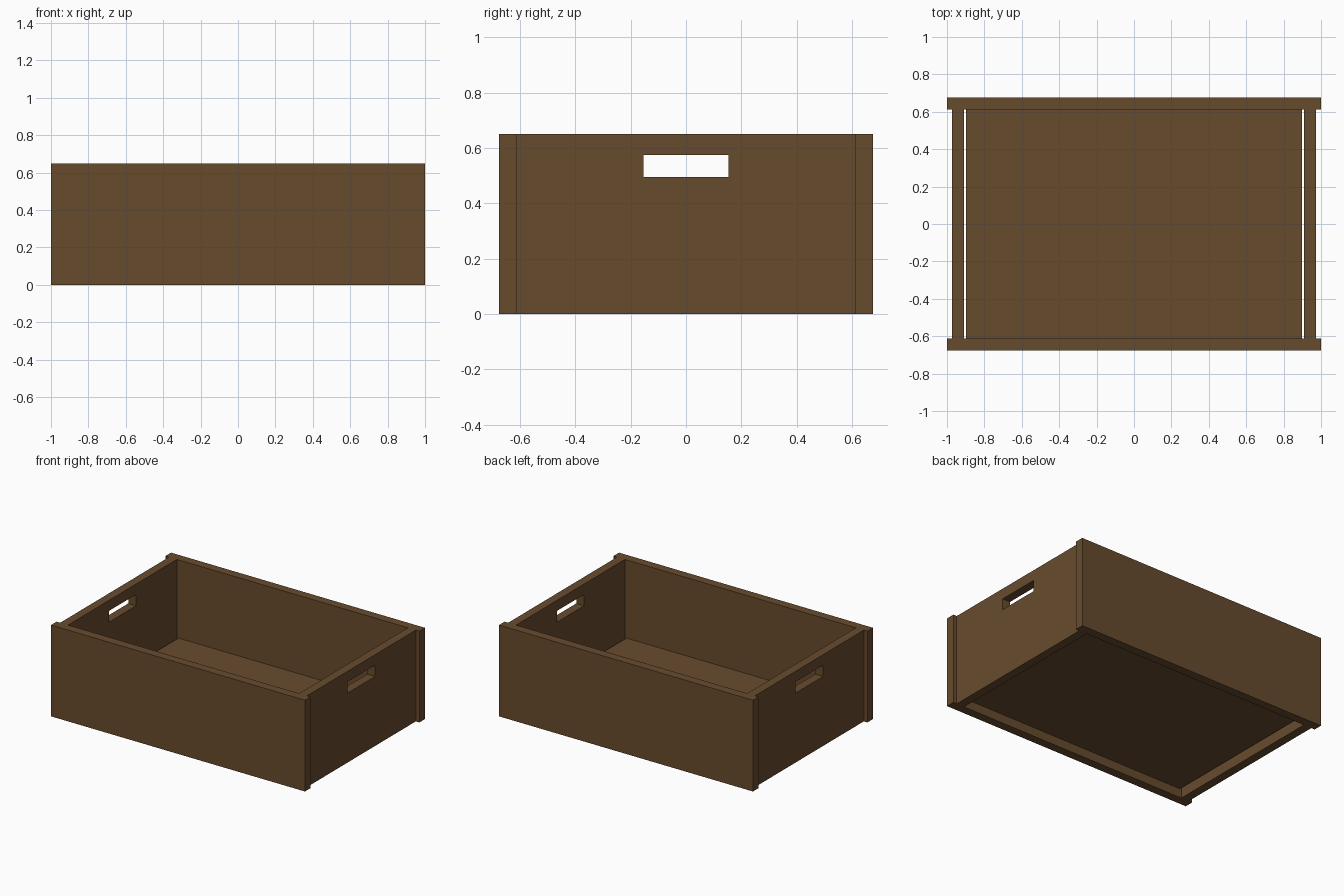
import bpy, bmesh

if "Cube" in bpy.data.objects:
    bpy.data.objects.remove(bpy.data.objects["Cube"])

wood = bpy.data.materials.new("brown_wood")
wood.diffuse_color = (0.137, 0.071, 0.027, 1)
wood.use_nodes = True
wood.node_tree.nodes["Principled BSDF"].inputs["Base Color"].default_value = wood.diffuse_color

H = 0.65  # wall height


def finish(bm, name):
    bmesh.ops.recalc_face_normals(bm, faces=bm.faces)
    mesh = bpy.data.meshes.new(name)
    bm.to_mesh(mesh)
    bm.free()
    mesh.materials.append(wood)
    obj = bpy.data.objects.new(name, mesh)
    bpy.context.collection.objects.link(obj)
    return obj


def board(name, x0, x1, y0, y1, z0, z1):
    bm = bmesh.new()
    bmesh.ops.create_cube(bm, size=1)
    for v in bm.verts:
        v.co = (x1 if v.co.x > 0 else x0,
                y1 if v.co.y > 0 else y0,
                z1 if v.co.z > 0 else z0)
    return finish(bm, name)


def end_board(name, x0, x1):
    # 3 x 3 panel with the middle cell left open as a hand slot, then extruded
    ys = (-0.612, -0.154, 0.154, 0.612)
    zs = (0, 0.495, 0.575, H)
    bm = bmesh.new()
    grid = [[bm.verts.new((x0, y, z)) for z in zs] for y in ys]
    for i in range(3):
        for j in range(3):
            if (i, j) != (1, 1):
                bm.faces.new((grid[i][j], grid[i + 1][j],
                              grid[i + 1][j + 1], grid[i][j + 1]))
    ext = bmesh.ops.extrude_face_region(bm, geom=bm.faces[:], use_keep_orig=True)
    for v in ext["geom"]:
        if isinstance(v, bmesh.types.BMVert):
            v.co.x = x1
    bmesh.ops.dissolve_limit(bm, angle_limit=0.01, verts=bm.verts[:], edges=[
        e for e in bm.edges if abs(e.verts[0].co.x - e.verts[1].co.x) > 0.01])
    return finish(bm, name)


# Long front and back boards
board("front_board", -1, 1, -0.675, -0.612, 0, H)
board("back_board", -1, 1, 0.612, 0.675, 0, H)

# End boards with hand slots, set in from the ends
end_board("left_end_board", -0.972, -0.91)
end_board("right_end_board", 0.91, 0.972)

# Raised floor panel, with a narrow gap at each end
board("floor_panel", -0.898, 0.898, -0.612, 0.612, 0.063, 0.093)
